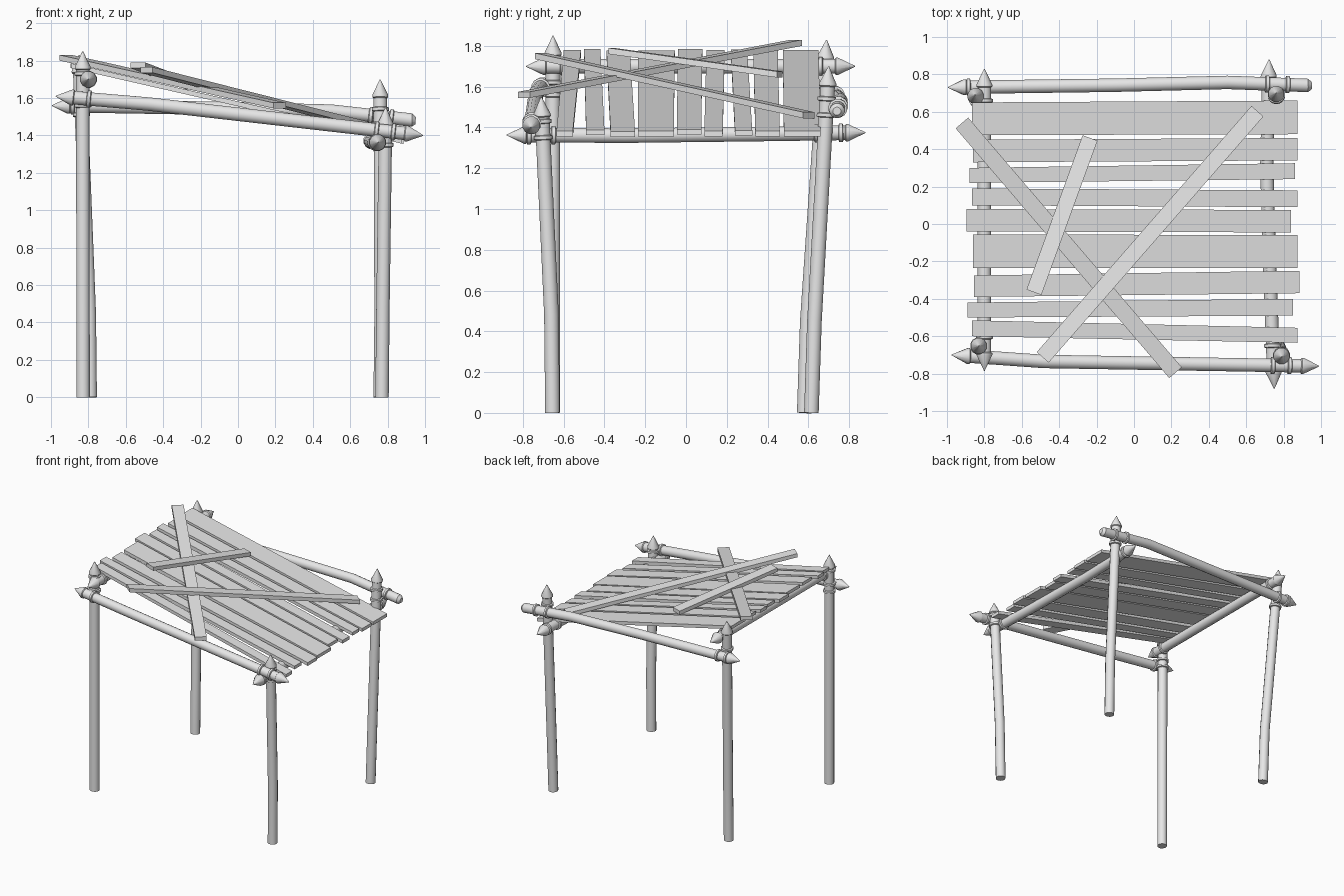
import bpy, bmesh, math
from mathutils import Vector

cube = bpy.data.objects.get("Cube")
if cube:
    bpy.data.objects.remove(cube, do_unlink=True)

wood = bpy.data.materials.new("pale_grey_wood")
wood.use_nodes = True
wood.diffuse_color = (0.8, 0.8, 0.8, 1)
wood.node_tree.nodes["Principled BSDF"].inputs["Base Color"].default_value = wood.diffuse_color

SIDES = 12
R = 0.037


def finish(name, bm, smooth):
    bmesh.ops.recalc_face_normals(bm, faces=bm.faces)
    mesh = bpy.data.meshes.new(name)
    bm.to_mesh(mesh)
    bm.free()
    mesh.materials.append(wood)
    ob = bpy.data.objects.new(name, mesh)
    bpy.context.collection.objects.link(ob)
    if smooth:
        bpy.ops.object.select_all(action='DESELECT')
        ob.select_set(True)
        bpy.context.view_layer.objects.active = ob
        bpy.ops.object.shade_smooth_by_angle(angle=math.radians(35))


def loft(bm, stations):
    """Round tube through (point, radius) stations, capped at both ends."""
    pts = [p for p, r in stations]
    axis = (pts[-1] - pts[0]).normalized()
    side = axis.orthogonal().normalized()
    up = axis.cross(side)
    rings = []
    for p, r in stations:
        angles = [math.tau * i / SIDES for i in range(SIDES)]
        rings.append([bm.verts.new(p + r * (side * math.cos(a) + up * math.sin(a)))
                      for a in angles])
    for a, b in zip(rings, rings[1:]):
        for i in range(SIDES):
            j = (i + 1) % SIDES
            bm.faces.new((a[i], a[j], b[j], b[i]))
    bm.faces.new(rings[0])
    bm.faces.new(rings[-1])


def end_profile(tip, toward, style):
    """Stations from the tip inwards: sharpened, blunt or plain cut."""
    d = (toward - tip).normalized()
    profile = {"sharp": [(0, 0.002), (0.085, 0.044), (0.095, 0.044), (0.1, R)],
               "blunt": [(0, 0.02), (0.02, R)],
               "plain": [(0, R)]}[style]
    return [(tip + d * t, r) for t, r in profile]


def pole(name, path, start, end, collars=()):
    pts = [Vector(p) for p in path]
    stations = end_profile(pts[0], pts[1], start)
    stations += [(p, R) for p in pts[1:-1]]
    stations += end_profile(pts[-1], pts[-2], end)[::-1]
    bm = bmesh.new()
    loft(bm, stations)
    # Raised binding collars, measured back from either end
    for from_end, dist in collars:
        a, b = (pts[-1], pts[-2]) if from_end else (pts[0], pts[1])
        d = (b - a).normalized()
        loft(bm, [(a + d * (dist + t), r) for t, r in
                  ((-0.012, R), (-0.008, 0.047), (0.008, 0.047), (0.012, R))])
    finish(name, bm, True)


def slab(name, corners, thick):
    """Flat board: four top corners extruded downwards."""
    bm = bmesh.new()
    top = [bm.verts.new(c) for c in corners]
    low = [bm.verts.new(Vector(c) - Vector((0, 0, thick))) for c in corners]
    bm.faces.new(top)
    bm.faces.new(low[::-1])
    for i in range(4):
        j = (i + 1) % 4
        bm.faces.new((top[i], low[i], low[j], top[j]))
    finish(name, bm, False)


# Upright posts with sharpened tops
pole("front_right_post", [(0.77, -0.655, 0), (0.775, -0.66, 0.48), (0.79, -0.71, 1.55)],
     "plain", "sharp", [(1, 0.2), (1, 0.12)])
pole("front_left_post", [(-0.828, -0.655, 0), (-0.83, -0.652, 1.85)],
     "plain", "sharp", [(1, 0.29), (1, 0.23), (1, 0.12)])
pole("back_right_post", [(0.76, 0.615, 0), (0.765, 0.63, 0.45), (0.76, 0.70, 1.70)],
     "plain", "sharp", [(1, 0.24), (1, 0.16)])
pole("back_left_post", [(-0.79, 0.58, 0), (-0.795, 0.595, 0.45), (-0.85, 0.69, 1.83)],
     "plain", "sharp", [(1, 0.32), (1, 0.23)])

# Sloping side rails
pole("front_rail", [(-0.975, -0.70, 1.61), (-0.48, -0.735, 1.568), (0.99, -0.76, 1.40)],
     "sharp", "sharp", [(0, 0.18), (1, 0.16), (1, 0.25)])
pole("back_rail", [(-0.995, 0.73, 1.56), (-0.1, 0.742, 1.545), (0.5, 0.757, 1.53),
                   (0.95, 0.74, 1.48)],
     "sharp", "blunt", [(0, 0.11), (0, 0.19), (1, 0.13), (1, 0.24)])

# Cross rails carrying the roof
pole("high_cross_rail", [(-0.80, -0.785, 1.70), (-0.80, 0.83, 1.70)],
     "sharp", "sharp", [(0, 0.18), (1, 0.17)])
pole("low_cross_rail", [(0.75, -0.88, 1.363), (0.728, -0.3, 1.36), (0.71, 0.3, 1.367),
                        (0.722, 0.88, 1.375)],
     "sharp", "sharp", [(0, 0.11), (0, 0.23), (1, 0.12), (1, 0.24)])


# Roof planks: left x, left y range, right x, right y range
def roof_z(x):
    return 1.582 - 0.228 * x


PLANKS = [
    (-0.865, 0.475, 0.65, 0.875, 0.48, 0.66), (-0.86, 0.33, 0.45, 0.875, 0.34, 0.46),
    (-0.88, 0.22, 0.30, 0.86, 0.24, 0.325), (-0.865, 0.10, 0.19, 0.875, 0.09, 0.18),
    (-0.895, -0.04, 0.08, 0.84, -0.045, 0.075), (-0.86, -0.235, -0.055, 0.875, -0.235, -0.06),
    (-0.855, -0.39, -0.275, 0.885, -0.37, -0.25), (-0.89, -0.50, -0.42, 0.85, -0.49, -0.40),
    (-0.865, -0.60, -0.515, 0.875, -0.635, -0.555)]
for n, (xl, a, b, xr, c, d) in enumerate(PLANKS):
    slab(f"roof_plank_{n + 1}", [(xl, a, roof_z(xl)), (xr, c, roof_z(xr)),
                                 (xr, d, roof_z(xr)), (xl, b, roof_z(xl))], 0.026)


# Loose boards laid over the roof
def loose_board(name, p, q, width):
    p, q = Vector(p), Vector(q)
    s = Vector((p.y - q.y, q.x - p.x, 0)).normalized() * width / 2
    slab(name, [p - s, q - s, q + s, p + s], 0.03)


loose_board("long_board_left", (-0.92, 0.54, 1.83), (0.222, -0.795, 1.575), 0.088)
loose_board("long_board_right", (0.66, 0.603, 1.475), (-0.488, -0.713, 1.765), 0.085)
loose_board("short_board", (-0.235, 0.46, 1.675), (-0.535, -0.365, 1.79), 0.085)
